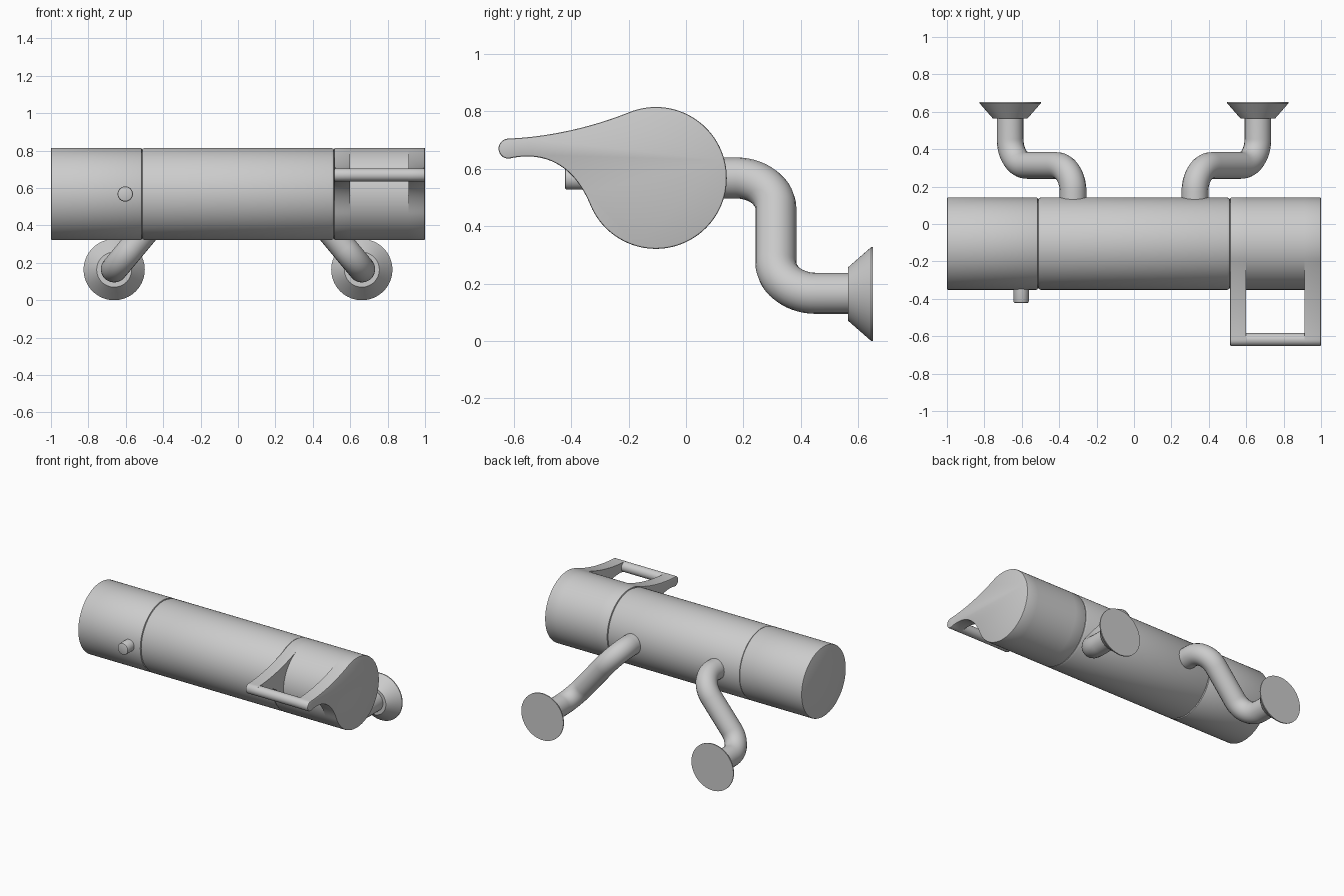
import bpy, bmesh
from math import sin, cos, pi, atan2
from mathutils import Vector
from mathutils.geometry import interpolate_bezier

if "Cube" in bpy.data.objects:
    bpy.data.objects.remove(bpy.data.objects["Cube"])

CY, CZ, R = -0.105, 0.568, 0.247        # main body axis and radius


def arc(cy, cz, r, a0, a1, n, closed=False):
    """Counter-clockwise arc points in the (y, z) plane."""
    return [Vector((cy + r * cos(a0 + (a1 - a0) * i / n), cz + r * sin(a0 + (a1 - a0) * i / n)))
            for i in range(n if closed else n + 1)]


def smooth(ob, angle=35):
    bpy.ops.object.select_all(action='DESELECT')
    ob.select_set(True)
    bpy.context.view_layer.objects.active = ob
    bpy.ops.object.shade_smooth_by_angle(angle=angle * pi / 180)
    return ob


def loft(name, profile, stations, caps=True, along_y=False):
    """Sweep a (y, z) profile along x (or a circle along y); stations are (position, inset)."""
    n = len(profile)
    bm = bmesh.new()
    rings = []
    for pos, inset in stations:
        ring = []
        for i, p in enumerate(profile):
            t = (profile[(i + 1) % n] - profile[i - 1]).normalized()
            q = p + Vector((-t.y, t.x)) * inset
            ring.append(bm.verts.new((q.x, pos, q.y) if along_y else (pos, q.x, q.y)))
        rings.append(ring)
    for a, b in zip(rings, rings[1:]):
        for i in range(n):
            j = (i + 1) % n
            bm.faces.new((a[i], a[j], b[j], b[i]))
    if caps:
        bm.faces.new(rings[0])
        bm.faces.new(rings[-1])
    bmesh.ops.recalc_face_normals(bm, faces=bm.faces[:])
    me = bpy.data.meshes.new(name)
    bm.to_mesh(me)
    bm.free()
    ob = bpy.data.objects.new(name, me)
    bpy.context.collection.objects.link(ob)
    return smooth(ob)


def bevelled(x0, x1, b0, b1):
    """Stations with rounded ends."""
    return ([(x0, b0), (x0 + 0.3 * b0, 0.3 * b0), (x0 + b0, 0)] if b0 else [(x0, 0)]) + \
           ([(x1 - b1, 0), (x1 - 0.3 * b1, 0.3 * b1), (x1, b1)] if b1 else [(x1, 0)])


# Body sections
circle = arc(CY, CZ, R, 0, 2 * pi, 96, True)
loft("middle_body", circle, bevelled(-0.516, 0.516, 0.018, 0.018))
loft("left_cap", circle, bevelled(-1.0, -0.514, 0.006, 0.008))
loft("right_cap_core", circle, [(0.6, 0), (0.912, 0)], caps=False)

# Teardrop lever plates: circle blended into a thin tip
a_low = atan2(-0.09, -0.23)
a_top = pi / 2 + 0.394
big = arc(CY, CZ, R, a_low, a_top, 72)
tip = arc(-0.618, 0.67, 0.035, pi / 2, 1.5 * pi, 14)
upper = interpolate_bezier(big[-1], Vector((-0.34, 0.74)), Vector((-0.49, 0.71)), tip[0], 24)
lower = interpolate_bezier(tip[-1], Vector((-0.51, 0.66)), Vector((-0.40, 0.63)), big[0], 24)
flat = lambda pts: [Vector((p[0], p[1])) for p in pts]
teardrop = big + flat(upper[1:-1]) + tip + flat(lower[1:-1])
loft("lever_plate_inner", teardrop, bevelled(0.514, 0.6, 0.008, 0))
loft("lever_plate_outer", teardrop, bevelled(0.912, 1.0, 0, 0.006))
loft("lever_bar", arc(-0.618, 0.67, 0.0345, 0, 2 * pi, 32, True), [(0.56, 0), (0.95, 0)])

# Push button
loft("button", arc(-0.603, CZ, 0.041, 0, 2 * pi, 32, True),
     bevelled(-0.422, -0.32, 0.008, 0), along_y=True)


def rounded_path(pts, r, n=14):
    """Polyline with square corners replaced by arcs."""
    out = [pts[0]]
    for a, b, c in zip(pts, pts[1:], pts[2:]):
        u, v = (a - b).normalized(), (c - b).normalized()
        centre = b + (u + v) * r
        for i in range(n + 1):
            t = i / n * pi / 2
            out.append(centre - v * r * cos(t) - u * r * sin(t))
    return out + [pts[-1]]


# Bent legs with flared wall feet
for side, s in (("left", -1), ("right", 1)):
    path = rounded_path([Vector((s * 0.326, 0.05, CZ)), Vector((s * 0.326, 0.313, CZ)),
                         Vector((s * 0.662, 0.313, 0.166)), Vector((s * 0.662, 0.567, 0.166))], 0.14)
    cu = bpy.data.curves.new(side + "_leg", 'CURVE')
    cu.dimensions = '3D'
    cu.bevel_depth = 0.0715
    cu.bevel_resolution = 8
    cu.use_fill_caps = True
    sp = cu.splines.new('POLY')
    sp.points.add(len(path) - 1)
    for p, q in zip(sp.points, path):
        p.co = (*q, 1)
    leg = bpy.data.objects.new(side + "_leg", cu)
    bpy.context.collection.objects.link(leg)
    bpy.ops.object.select_all(action='DESELECT')
    leg.select_set(True)
    bpy.context.view_layer.objects.active = leg
    bpy.ops.object.convert(target='MESH')
    smooth(bpy.context.view_layer.objects.active)
    loft(side + "_foot", arc(s * 0.662, 0.1635, 0.1635, 0, 2 * pi, 64, True),
         [(0.565, 0.07), (0.645, 0), (0.652, 0)], along_y=True)
